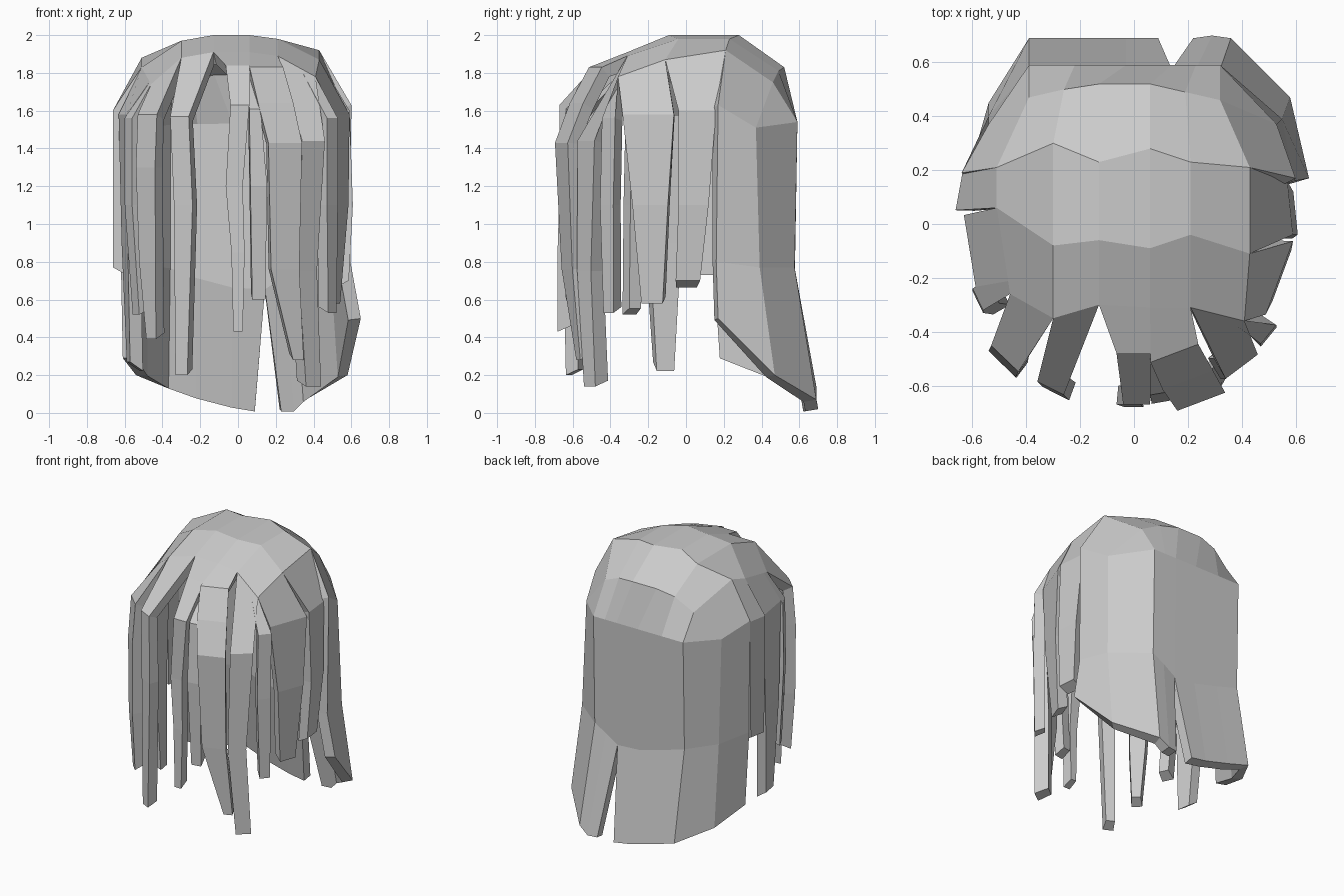
import bpy, bmesh
from mathutils import Vector

if "Cube" in bpy.data.objects:
    bpy.data.objects.remove(bpy.data.objects["Cube"])

THICK = 0.07


def make_object(name, bm):
    me = bpy.data.meshes.new(name)
    bm.to_mesh(me)
    bm.free()
    ob = bpy.data.objects.new(name, me)
    bpy.context.collection.objects.link(ob)
    return ob


def shell(name, strips):
    """Sheet from rows of points (repeated points collapse), thickened inwards."""
    bm = bmesh.new()
    cache = {}

    def vert(p):
        k = tuple(round(c, 4) for c in p)
        if k not in cache:
            cache[k] = bm.verts.new(k)
        return cache[k]

    for a, b in strips:
        for i in range(len(a) - 1):
            quad = list(dict.fromkeys(vert(p) for p in (a[i], a[i + 1], b[i + 1], b[i])))
            if len(quad) > 2:
                bm.faces.new(quad)
    bmesh.ops.recalc_face_normals(bm, faces=bm.faces)
    # make the crown face outwards
    top = max(bm.faces, key=lambda f: f.calc_center_median().z)
    if top.normal.z < 0:
        bmesh.ops.reverse_faces(bm, faces=bm.faces)
    ob = make_object(name, bm)
    m = ob.modifiers.new("thickness", 'SOLIDIFY')
    m.thickness = THICK
    m.offset = -1
    return ob


def strand(name, root, path, depth=0.07, key=0, slant=0.03):
    """Lock growing from a root edge on the cap along a path of (x, y, z, width)."""
    root = [Vector(p) for p in root]
    pts = [(root[0] + root[1]) / 2] + [Vector(p[:3]) for p in path]
    k = pts[key + 1]
    side = Vector((-k.y, k.x, 0)).normalized()
    bm = bmesh.new()
    rings = []
    for i, p in enumerate(pts):
        d = (pts[min(i + 1, len(pts) - 1)] - pts[max(i - 1, 0)]).normalized()
        n = d.cross(side).normalized()
        if n.dot(Vector((p.x, p.y, 0.3))) < 0:
            n = -n
        if i == 0:
            l, r = root
        else:
            w = side * path[i - 1][3] / 2
            l, r = p - w, p + w
        c = (l + r) / 2
        inner = n * -depth
        if i == len(pts) - 1:
            inner.z += slant          # slanted cut at the tip
        rings.append([bm.verts.new(q) for q in
                      (l, r, c + (r - c) * 0.85 + inner, c + (l - c) * 0.85 + inner)])
    for a, b in zip(rings, rings[1:]):
        for j in range(4):
            m = (j + 1) % 4
            bm.faces.new((a[j], a[m], b[m], b[j]))
    bm.faces.new(rings[0])
    bm.faces.new(rings[-1])
    bmesh.ops.recalc_face_normals(bm, faces=bm.faces)
    return make_object(name, bm)


# Cap rows, front hairline to back rim
X = [-0.51, -0.30, -0.13, 0.06, 0.21, 0.43]
DROP = [0.12, 0.03, 0, 0, 0.02, 0.08]


def row(y, z, dy, xs=X, edge=0.0):
    extra = [edge, 0, 0, 0, 0, edge]
    return [(x, y + a, z - d - e) for x, a, d, e in zip(xs, dy, DROP, extra)]


front = row(-0.31, 1.91, [0.05, -0.04, 0.01, 0, 0, -0.05], [-0.46] + X[1:5] + [0.41], 0.05)
mid = row(-0.07, 2.0, [0.13, -0.01, 0.01, -0.02, 0.03, -0.04], edge=0.05)
crown = row(0.24, 2.0, [-0.03, 0.06, -0.01, 0.04, -0.01, -0.03])
back = row(0.50, 1.83, [-0.03, 0, 0.02, 0.02, -0.01, -0.04],
           [-0.39, -0.26, -0.13, 0.06, 0.19, 0.32])

# Curtain rows, left edge round the back to the right edge
BX = [-0.39, -0.22, -0.03, 0.14, 0.23, 0.32]
rim = ([(-0.64, 0.19, 1.61), (-0.54, 0.37, 1.52)] + [(x, 0.59, 1.54) for x in BX]
       + [(0.53, 0.37, 1.51), (0.60, 0.17, 1.63)])
waist = ([(-0.62, 0.17, 0.80), (-0.54, 0.40, 0.78)]
         + [(x, 0.575, z) for x, z in zip(BX, (0.77, 0.72, 0.67, 0.66, 0.72, 0.77))]
         + [(0.55, 0.39, 0.77), (0.595, 0.16, 0.80)])
hem_left = [(-0.61, 0.20, 0.29), (-0.54, 0.45, 0.20), (-0.39, 0.69, 0.14),
            (-0.22, 0.69, 0.09), (-0.03, 0.69, 0.04), (0.09, 0.69, 0.02)]
hem_right = [(0.22, 0.69, 0.02), (0.29, 0.70, 0.02), (0.36, 0.69, 0.07),
             (0.58, 0.47, 0.20), (0.65, 0.17, 0.50)]


def pad(r, a, b):
    return [a, r[0]] + r + [r[-1], b]


shell("cap_and_back_hair", [
    (front, mid), (mid, crown), (crown, back),
    (pad(back, crown[0], crown[-1]), rim), (rim, waist),
    (waist[:6], hem_left), (waist[5:], hem_right)])


def between(a, b, t):
    return Vector(a).lerp(Vector(b), t)


# Left side locks
strand("left_ear_lock", (crown[0], mid[0]),
       [(-0.65, 0.12, 1.60, 0.14), (-0.65, 0.12, 1.1, 0.13), (-0.65, 0.12, 0.77, 0.12)],
       slant=-0.04)
strand("left_wide_lock", (mid[0], between(mid[0], front[0], 0.85)),
       [(-0.61, -0.10, 1.58, 0.27), (-0.60, -0.12, 0.9, 0.2), (-0.58, -0.12, 0.27, 0.11)],
       slant=-0.05)
strand("left_thin_lock", (between(mid[0], front[0], 0.7), front[0]),
       [(-0.58, -0.28, 1.56, 0.09), (-0.58, -0.29, 1.1, 0.09), (-0.54, -0.30, 0.52, 0.08)])
strand("left_temple_lock", (front[0], front[1]),
       [(-0.48, -0.50, 1.58, 0.14), (-0.49, -0.52, 1.3, 0.14),
        (-0.48, -0.53, 0.8, 0.12), (-0.46, -0.52, 0.39, 0.07)])

# Fringe locks
strand("fringe_left_lock", (front[1], front[2]),
       [(-0.31, -0.61, 1.57, 0.11), (-0.29, -0.63, 1.1, 0.11), (-0.30, -0.62, 0.20, 0.07)])
strand("fringe_centre_lock", (front[2], front[3]),
       [(0.0, -0.48, 1.84, 0.13), (0.01, -0.67, 1.63, 0.10), (-0.02, -0.67, 1.2, 0.09),
        (0.0, -0.68, 0.85, 0.07), (0.0, -0.68, 0.43, 0.05)])
strand("fringe_thin_lock", (between(front[3], front[4], 0.0), between(front[3], front[4], 0.3)),
       [(0.08, -0.46, 1.79, 0.07), (0.09, -0.63, 1.61, 0.06),
        (0.11, -0.66, 1.2, 0.09), (0.11, -0.63, 0.60, 0.07)])
strand("fringe_wide_lock", (front[3], front[4]),
       [(0.15, -0.48, 1.83, 0.19), (0.20, -0.58, 1.64, 0.20), (0.25, -0.66, 1.43, 0.19),
        (0.25, -0.63, 0.76, 0.16), (0.32, -0.57, 0.28, 0.06)], key=2)
strand("fringe_right_lock", (front[4], front[5]),
       [(0.40, -0.53, 1.44, 0.15), (0.37, -0.54, 0.75, 0.12), (0.40, -0.51, 0.14, 0.10)], 0.09)

# Right side locks
strand("right_temple_lock", (between(front[4], front[5], 0.6), front[5]),
       [(0.50, -0.41, 1.56, 0.09), (0.50, -0.42, 1.1, 0.09), (0.50, -0.41, 0.53, 0.07)])
strand("right_wide_lock", (front[5], mid[5]),
       [(0.54, -0.20, 1.58, 0.29), (0.55, -0.19, 1.1, 0.20), (0.52, -0.18, 0.58, 0.12)])
strand("right_ear_lock", (mid[5], crown[5]),
       [(0.58, 0.06, 1.60, 0.20), (0.60, 0.04, 1.1, 0.16), (0.58, 0.01, 0.70, 0.13)],
       slant=-0.04)
